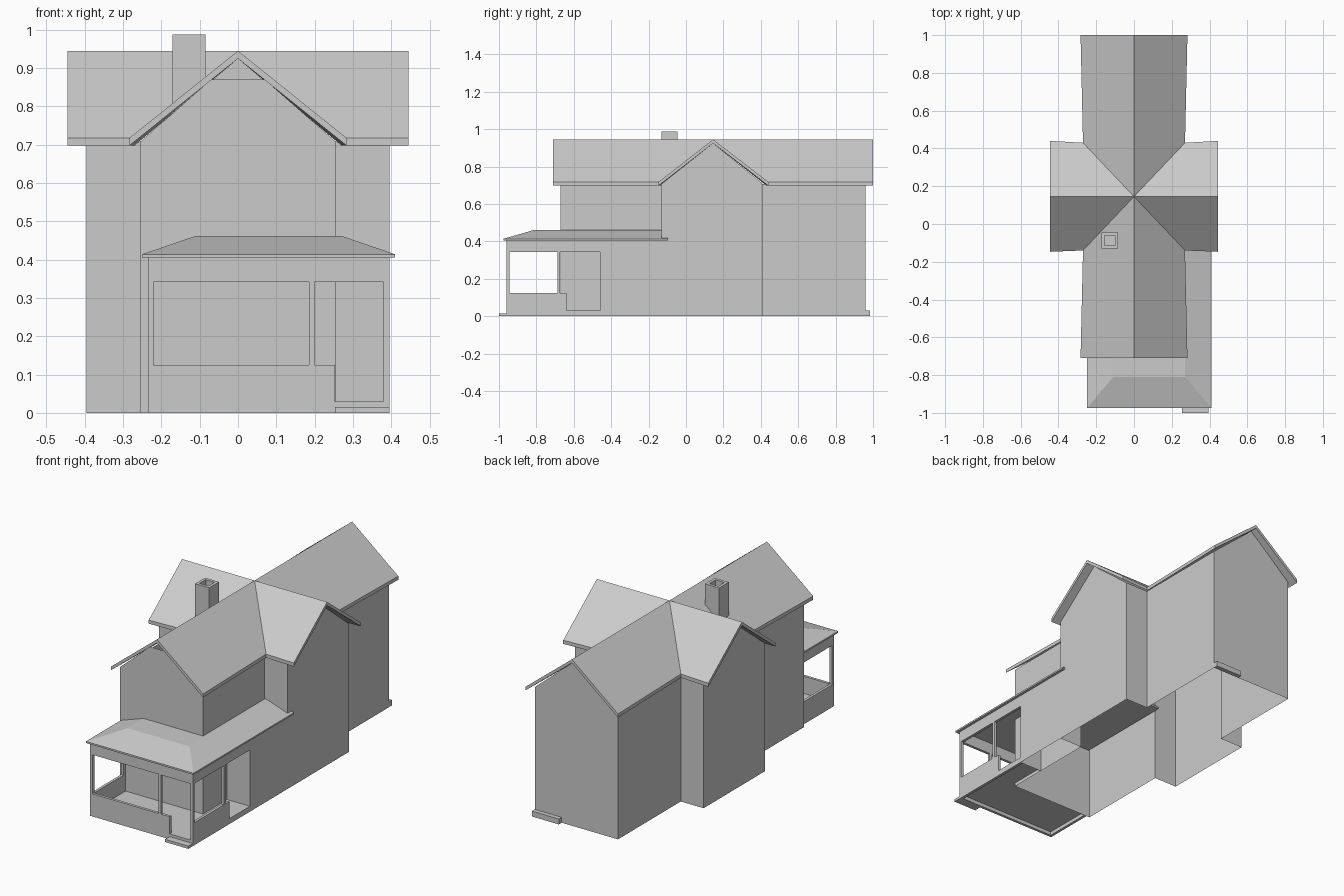
import bpy

if "Cube" in bpy.data.objects:
    bpy.data.objects.remove(bpy.data.objects["Cube"])


def add_mesh(name, verts, faces):
    me = bpy.data.meshes.new(name)
    me.from_pydata(verts, [], faces)
    me.update()
    ob = bpy.data.objects.new(name, me)
    bpy.context.collection.objects.link(ob)
    return ob


BOX_FACES = [(0, 3, 2, 1), (4, 5, 6, 7), (0, 1, 5, 4),
             (1, 2, 6, 5), (2, 3, 7, 6), (3, 0, 4, 7)]


def rect(x0, x1, y0, y1, z):
    return [(x0, y0, z), (x1, y0, z), (x1, y1, z), (x0, y1, z)]


def box(name, x0, x1, y0, y1, z0, z1):
    return add_mesh(name, rect(x0, x1, y0, y1, z0) + rect(x0, x1, y0, y1, z1), BOX_FACES)


# Main dimensions
HX, WX = 0.255, 0.395             # half widths of the main body and the cross wing
YF, YB = -0.67, 0.96              # front and back walls
W0, W1 = -0.13, 0.41              # front and back of the cross wing
EAVE, RIDGE, MID, T = 0.708, 0.945, 0.145, 0.02

# House walls: open cross-shaped shell with gable tops
right_side = [(HX, YF), (HX, W0), (WX, W0), (WX, W1), (HX, W1), (HX, YB)]
plan = right_side + [(-x, y) for x, y in reversed(right_side)]
n = len(plan)
verts = [(x, y, 0) for x, y in plan] + [(x, y, EAVE) for x, y in plan]
faces = [(i, (i + 1) % n, n + (i + 1) % n, n + i) for i in range(n)]
k = len(verts)
verts += [(0.07, YF, 0.87), (-0.07, YF, 0.87), (0, YB, RIDGE - T),
          (WX, MID, RIDGE - T), (-WX, MID, RIDGE - T)]
faces += [(n + 11, n, k, k + 1), (n + 5, n + 6, k + 2),
          (n + 2, n + 3, k + 3), (n + 8, n + 9, k + 4)]
add_mesh("house_walls", verts, faces)

# Crossed gable roof: ridge centre, ridge ends, valleys, eave corners
ZE = 0.718
top = [(0, MID, RIDGE), (0, -0.71, RIDGE), (0.445, MID, RIDGE), (0, 1.0, RIDGE), (-0.445, MID, RIDGE),
       (0.27, -0.14, ZE), (0.27, 0.43, ZE), (-0.27, 0.43, ZE), (-0.27, -0.14, ZE),
       (-0.283, -0.71, ZE), (0.283, -0.71, ZE), (0.445, -0.147, ZE), (0.445, 0.44, ZE),
       (0.283, 1.0, ZE), (-0.283, 1.0, ZE), (-0.445, 0.44, ZE), (-0.445, -0.147, ZE)]
roof_faces = []
for a in range(4):
    ridge, e = 1 + a, 9 + 2 * a
    roof_faces += [(ridge, 0, 5 + (a - 1) % 4, e), (ridge, e + 1, 5 + a, 0)]
rim = []
for a in range(4):
    rim += [9 + 2 * a, 1 + a, 10 + 2 * a, 5 + a]
m = len(top)
low = [(x, y, z - T) for x, y, z in top]
faces = roof_faces + [tuple(m + i for i in reversed(f)) for f in roof_faces]
faces += [(a, m + a, m + b, b) for a, b in zip(rim, rim[1:] + rim[:1])]
roof = add_mesh("main_roof", top + low, faces)

# Chimney with hollow flue
cx, cy = -0.128, -0.088
rings = []
for r, z in [(0.043, 0.72), (0.043, 0.987), (0.027, 0.987), (0.027, 0.93)]:
    rings += rect(cx - r, cx + r, cy - r, cy + r, z)
faces = [(4 * j + i, 4 * j + (i + 1) % 4, 4 * j + 4 + (i + 1) % 4, 4 * j + 4 + i)
         for j in range(3) for i in range(4)]
add_mesh("chimney", rings, faces + [(12, 13, 14, 15)])

# Porch roof: thin fascia below a low hipped top
verts = (rect(-0.25, 0.41, -0.975, -0.095, 0.405) + rect(-0.25, 0.41, -0.975, -0.095, 0.414)
         + rect(-0.11, 0.27, -0.81, -0.13, 0.462))
faces = [(0, 3, 2, 1), (8, 9, 10, 11)]
faces += [(4 * j + i, 4 * j + (i + 1) % 4, 4 * j + 4 + (i + 1) % 4, 4 * j + 4 + i)
          for j in range(2) for i in range(4)]
add_mesh("porch_roof", verts, faces)

# Porch walls around the openings
L, R, F, t = -0.235, WX, -0.96, 0.015
SILL, HEAD, TOP = 0.125, 0.342, 0.406
box("porch_front_parapet", L, 0.253, F, F + t, 0, SILL)
box("porch_front_threshold", 0.253, R, F, F + t, 0, 0.03)
box("porch_front_header", L, R, F, F + t, HEAD, TOP)
box("porch_left_parapet", L, L + t, F + t, YF, 0, SILL)
box("porch_left_header", L, L + t, F + t, YF, HEAD, TOP)
box("porch_right_parapet", R - t, R, F + t, -0.64, 0, SILL)
box("porch_right_threshold", R - t, R, -0.64, -0.46, 0, 0.03)
box("porch_right_header", R - t, R, F + t, -0.46, HEAD, TOP)

# Porch posts
for name, x, y in [("front_left", L, F), ("front_middle", 0.185, F), ("front_right", R - t, F),
                   ("back_left", L, -0.688), ("back_right", R - t, -0.688)]:
    z0 = 0.03 if name == "front_right" else SILL
    box("porch_post_" + name, x, x + t, y, y + t, z0, HEAD)

# Porch floor: front deck and the return along the right side
box("porch_floor", L + t, R - t, F + t, YF, 0.02, 0.03)
box("porch_side_floor", HX, R - t, YF, -0.46, 0.02, 0.03)

# Single-storey side room behind the porch
add_mesh("side_room_walls",
         [(HX, -0.46, 0), (R, -0.46, 0), (R, W0, 0),
          (HX, -0.46, TOP), (R, -0.46, TOP), (R, W0, TOP)],
         [(0, 1, 4, 3), (1, 2, 5, 4)])

# Door steps
box("front_step", 0.253, R, -1.0, F, 0, 0.015)
box("back_step", 0.09, HX, YB, 0.985, 0, 0.03)
